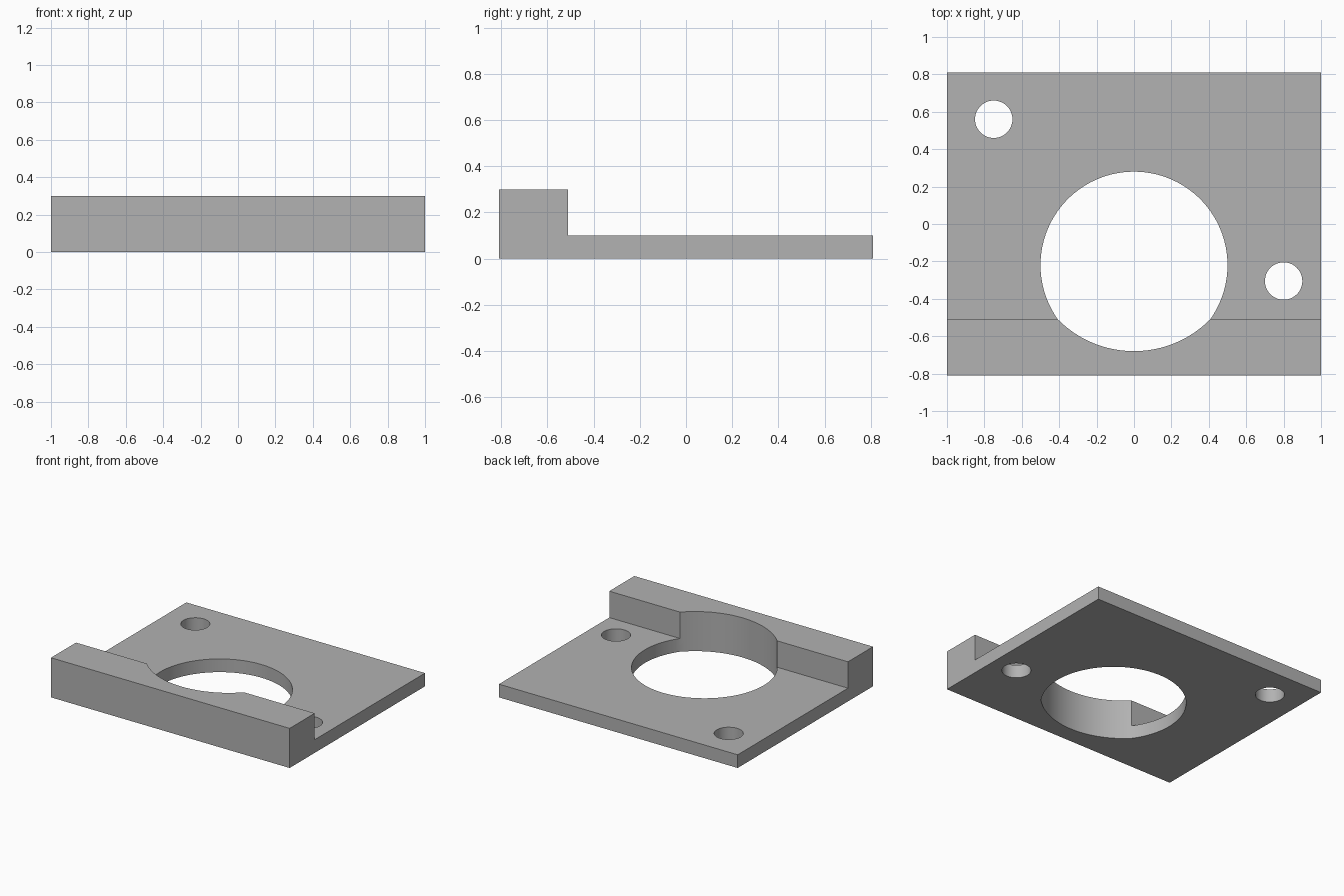
import bpy, bmesh
from math import sin, cos, asin, atan2, hypot, pi, radians
from mathutils import Vector

cube = bpy.data.objects.get("Cube")
if cube:
    bpy.data.objects.remove(cube, do_unlink=True)

grey = bpy.data.materials.new("grey_metal")
grey.use_nodes = True
color = (0.445, 0.445, 0.445, 1)
grey.diffuse_color = color
grey.node_tree.nodes["Principled BSDF"].inputs["Base Color"].default_value = color


def prism(name, outline, direction):
    """Extrude a closed outline of 3D points into a solid."""
    bm = bmesh.new()
    face = bm.faces.new([bm.verts.new(p) for p in outline])
    result = bmesh.ops.extrude_face_region(bm, geom=[face])
    moved = [v for v in result["geom"] if isinstance(v, bmesh.types.BMVert)]
    bmesh.ops.translate(bm, verts=moved, vec=Vector(direction))
    bmesh.ops.recalc_face_normals(bm, faces=bm.faces)
    mesh = bpy.data.meshes.new(name)
    bm.to_mesh(mesh)
    bm.free()
    mesh.materials.append(grey)
    obj = bpy.data.objects.new(name, mesh)
    bpy.context.collection.objects.link(obj)
    return obj


def arc(cx, cy, r, start, end, steps):
    """Points along an arc, without its last point."""
    angles = [start + (end - start) * i / steps for i in range(steps)]
    return [(cx + r * cos(a), cy + r * sin(a), -0.2) for a in angles]


# Plate with a raised front rail, from one L-shaped side profile
half_depth, rail_back = 0.81, -0.51
side = [(-half_depth, 0), (half_depth, 0), (half_depth, 0.1),
        (rail_back, 0.1), (rail_back, 0.3), (-half_depth, 0.3)]
plate = prism("mounting_plate", [(-1, y, z) for y, z in side], (2, 0, 0))

# Main opening: round at the back, flatter arc where it cuts the rail
radius, centre, bottom = 0.5, -0.22, -0.68
join = asin((rail_back - centre) / radius)
half = radius * cos(join)
rise = rail_back - bottom
flat_radius = (half ** 2 + rise ** 2) / (2 * rise)
flat_centre = bottom + flat_radius
flat = atan2(rail_back - flat_centre, half)
opening = (arc(0, centre, radius, join, pi - join, 64)
           + arc(0, flat_centre, flat_radius, -pi - flat, flat, 24))

# Bolt holes
holes = [opening] + [arc(x, y, 0.1, 0, 2 * pi, 48)
                     for x, y in ((-0.75, 0.56), (0.8, -0.305))]

# Cut every hole through the plate
bpy.context.view_layer.objects.active = plate
for outline in holes:
    cutter = prism("hole_cutter", outline, (0, 0, 0.8))
    cutter.hide_render = True
    mod = plate.modifiers.new("hole", "BOOLEAN")
    mod.operation, mod.solver, mod.object = "DIFFERENCE", "EXACT", cutter
    bpy.ops.object.modifier_apply(modifier=mod.name)
    bpy.data.objects.remove(cutter, do_unlink=True)

# Smooth hole walls, sharp edges
bpy.ops.object.select_all(action="DESELECT")
plate.select_set(True)
bpy.ops.object.shade_smooth_by_angle(angle=radians(30))
